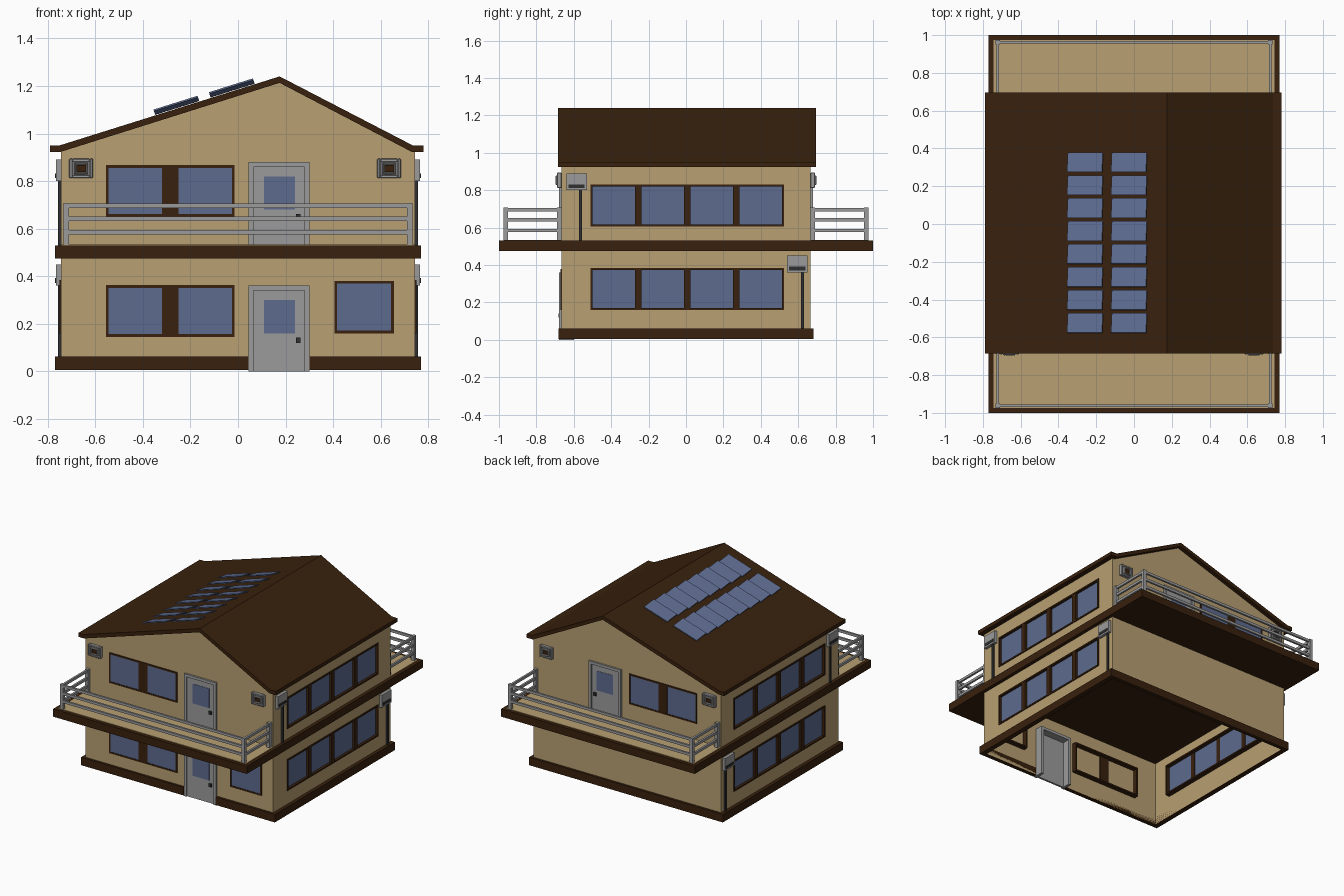
import bpy, bmesh, math
from mathutils import Matrix, Vector

if "Cube" in bpy.data.objects:
    bpy.data.objects.remove(bpy.data.objects["Cube"])


def mat(name, rgb):
    m = bpy.data.materials.new(name)
    m.diffuse_color = (*rgb, 1)
    m.use_nodes = True
    m.node_tree.nodes["Principled BSDF"].inputs["Base Color"].default_value = m.diffuse_color
    return m


BROWN = mat("brown_trim", (0.04, 0.015, 0.004))
TAN = mat("tan_wall", (0.48, 0.35, 0.17))
GLASS = mat("blue_glass", (0.11, 0.147, 0.275))
DARK = mat("dark_metal", (0.03, 0.03, 0.03))
GREY = mat("grey_metal", (0.33, 0.33, 0.33))


def finish(name, bm, m):
    bmesh.ops.recalc_face_normals(bm, faces=bm.faces)
    me = bpy.data.meshes.new(name)
    bm.to_mesh(me)
    bm.free()
    ob = bpy.data.objects.new(name, me)
    bpy.context.collection.objects.link(ob)
    if m:
        me.materials.append(m)
    return ob


def boxes(name, items, m):
    """One object out of several boxes (x0, x1, y0, y1, z0, z1)."""
    bm = bmesh.new()
    for x0, x1, y0, y1, z0, z1 in items:
        c = Vector(((x0 + x1) / 2, (y0 + y1) / 2, (z0 + z1) / 2))
        s = Matrix.Diagonal((abs(x1 - x0), abs(y1 - y0), abs(z1 - z0), 1))
        bmesh.ops.create_cube(bm, size=1, matrix=Matrix.Translation(c) @ s)
    return finish(name, bm, m)


def prism(name, profile, y0, y1, m):
    """Extrude an x-z profile along y."""
    bm = bmesh.new()
    f = bm.faces.new([bm.verts.new((x, y0, z)) for x, z in profile])
    r = bmesh.ops.extrude_face_region(bm, geom=[f])
    bmesh.ops.translate(bm, vec=(0, y1 - y0, 0),
                        verts=[v for v in r["geom"] if isinstance(v, bmesh.types.BMVert)])
    return finish(name, bm, m)


def on_wall(axis, s, u0, u1, d0, d1, z0, z1):
    """Box on a wall: u runs along the wall, d is distance outward."""
    if axis == "y":
        return (u0, u1, s * d0, s * d1, z0, z1)
    return (s * d0, s * d1, u0, u1, z0, z1)


def ring(axis, s, u0, u1, d0, d1, z0, z1, t):
    return [on_wall(axis, s, u0, u0 + t, d0, d1, z0, z1),
            on_wall(axis, s, u1 - t, u1, d0, d1, z0, z1),
            on_wall(axis, s, u0 + t, u1 - t, d0, d1, z0, z0 + t),
            on_wall(axis, s, u0 + t, u1 - t, d0, d1, z1 - t, z1)]


def window(name, axis, s, wall, u0, u1, z0, z1, n, mull, inset):
    """Framed window with n panes split by mullions."""
    t = 0.011
    fr = ring(axis, s, u0, u1, wall - 0.045, wall + 0.006, z0, z1, t)
    w = (u1 - u0 - 2 * t - (n - 1) * mull) / n
    panes = []
    for i in range(n):
        a = u0 + t + i * (w + mull)
        panes.append(on_wall(axis, s, a, a + w, wall - inset - 0.006, wall - inset, z0 + t, z1 - t))
        if i < n - 1:
            fr.append(on_wall(axis, s, a + w, a + w + mull, wall - 0.02, wall + 0.005, z0 + t, z1 - t))
    boxes(name + "_frame", fr, BROWN)
    boxes(name + "_panes", panes, GLASS)


WX, WY = 0.745, 0.665

# Gable walls
gable = [(-WX, 0.01), (WX, 0.01), (WX, 0.925), (0.175, 1.22), (-WX, 0.93)]
prism("front_wall", gable, -WY, -WY + 0.01, TAN)
prism("back_wall", gable, WY - 0.01, WY, TAN)

# Side walls with window openings
for s, side in ((1, "right"), (-1, "left")):
    wall = boxes(side + "_wall", [on_wall("x", s, -WY + 0.01, WY - 0.01, WX - 0.01, WX, 0.01, 0.928)], TAN)
    cut = boxes(side + "_cutter", [on_wall("x", s, -0.505, 0.52, WX - 0.1, WX + 0.1, z + 0.005, z + 0.22)
                                   for z in (0.16, 0.605)], None)
    cut.hide_render = True
    cut.display_type = "WIRE"
    mod = wall.modifiers.new("openings", "BOOLEAN")
    mod.object = cut
    mod.operation = "DIFFERENCE"
    for z, lvl in ((0.16, "lower"), (0.605, "upper")):
        window(f"{side}_{lvl}_window", "x", s, WX, -0.51, 0.525, z, z + 0.225, 4, 0.035, 0.012)

# Base trim, open at the front door
boxes("base_trim", [(-0.77, 0.045, -0.682, -0.655, 0.005, 0.062),
                    (0.30, 0.77, -0.682, -0.655, 0.005, 0.062),
                    (-0.77, 0.77, 0.655, 0.682, 0.005, 0.062),
                    (-0.77, -0.735, -0.655, 0.655, 0.005, 0.062),
                    (0.735, 0.77, -0.655, 0.655, 0.005, 0.062)], BROWN)

# Floor slab with balconies
boxes("floor_slab", [(-0.77, 0.77, -1, 1, 0.475, 0.53)], BROWN)
boxes("balcony_floor", [(-WX, WX, s * 0.66, s * 0.975, 0.52, 0.533) for s in (1, -1)], TAN)

# Roof
prism("roof", [(-0.79, 0.95), (-0.75, 0.95), (0.175, 1.24), (0.735, 0.95), (0.78, 0.95),
               (0.78, 0.923), (0.73, 0.923), (0.175, 1.213), (-0.745, 0.923), (-0.79, 0.923)],
      -0.685, 0.695, BROWN)


def door(name, s, z):
    boxes(name + "_frame", [on_wall("y", s, 0.045, 0.065, 0.60, 0.678, z, z + 0.36),
                            on_wall("y", s, 0.28, 0.30, 0.60, 0.678, z, z + 0.36),
                            on_wall("y", s, 0.065, 0.28, 0.60, 0.678, z + 0.34, z + 0.36)], GREY)
    boxes(name + "_leaf", [on_wall("y", s, 0.065, 0.28, 0.655, 0.669, z, z + 0.34)], GREY)
    boxes(name + "_glass", [on_wall("y", s, 0.11, 0.24, 0.66, 0.671, z + 0.16, z + 0.30)], GLASS)
    boxes(name + "_handle", [on_wall("y", s, 0.243, 0.262, 0.66, 0.682, z + 0.12, z + 0.142)], DARK)


# Ground floor front
door("entrance_door", -1, 0.0)
window("front_lower_window", "y", -1, WY, -0.555, -0.015, 0.145, 0.362, 2, 0.07, -0.003)
window("front_single_window", "y", -1, WY, 0.405, 0.655, 0.16, 0.38, 1, 0, -0.003)

# Upper floor, same at front and back
for s, side in ((-1, "front"), (1, "back")):
    door(side + "_balcony_door", s, 0.52)
    window(side + "_upper_window", "y", s, WY, -0.555, -0.015, 0.65, 0.867, 2, 0.07, -0.003)

    # Balcony railing
    rail = []
    for x in (-0.722, 0.722):
        for y in (0.677, 0.963):
            rail.append((x - 0.012, x + 0.012, s * (y - 0.012), s * (y + 0.012), 0.53, 0.708))
        for z in (0.585, 0.642, 0.696):
            rail.append((x - 0.007, x + 0.007, s * 0.689, s * 0.951, z - 0.009, z + 0.009))
    for z in (0.585, 0.642, 0.696):
        rail.append((-0.71, 0.71, s * 0.956, s * 0.97, z - 0.009, z + 0.009))
    boxes(side + "_railing", rail, GREY)

    # Square wall lamps
    for lx in (-0.66, 0.635):
        n = f"{side}_lamp_{'left' if lx < 0 else 'right'}"
        body = boxes(n + "_body",
                     ring("y", s, lx - 0.05, lx + 0.05, WY, 0.69, 0.812, 0.894, 0.014)
                     + ring("y", s, lx - 0.03, lx + 0.03, WY, 0.697, 0.828, 0.878, 0.009)
                     + [on_wall("y", s, lx - 0.04, lx + 0.04, WY, 0.68, 0.82, 0.886)], GREY)
        bev = body.modifiers.new("bevel", "BEVEL")
        bev.width = 0.003
        bev.segments = 1
        boxes(n + "_core", [on_wall("y", s, lx - 0.02, lx + 0.02, WY, 0.688, 0.838, 0.868)], BROWN)

# Side meter boxes with pipes
for s, side in ((1, "right"), (-1, "left")):
    for lvl, yc, yp, z, zb in (("lower", 0.595, 0.623, 0.36, 0.06), ("upper", -0.585, -0.565, 0.80, 0.53)):
        n = f"{side}_{lvl}_meter"
        boxes(n + "_box", [on_wall("x", s, yc - 0.055, yc + 0.055, WX, 0.766, z, z + 0.09)], GREY)
        boxes(n + "_slot", [on_wall("x", s, yc - 0.043, yc + 0.043, WX, 0.769, z + 0.012, z + 0.032)], DARK)
        boxes(n + "_pipe", [on_wall("x", s, yp - 0.008, yp + 0.008, WX, 0.757, zb, z)], DARK)

# Solar panels, each tilted toward the back
slope = math.atan2(0.29, 0.925)
bm = bmesh.new()
for xc in (-0.255, -0.022):
    zr = 0.95 + (xc + 0.75) * 0.3135
    for i in range(8):
        M = (Matrix.Translation((xc, 0.327 - 0.1215 * i, zr))
             @ Matrix.Rotation(-slope, 4, "Y")
             @ Matrix.Translation((0, 0, 0.014))
             @ Matrix.Rotation(math.radians(-9), 4, "X")
             @ Matrix.Diagonal((0.194, 0.105, 0.007, 1)))
        bmesh.ops.create_cube(bm, size=1, matrix=M)
finish("solar_panels", bm, GLASS)
